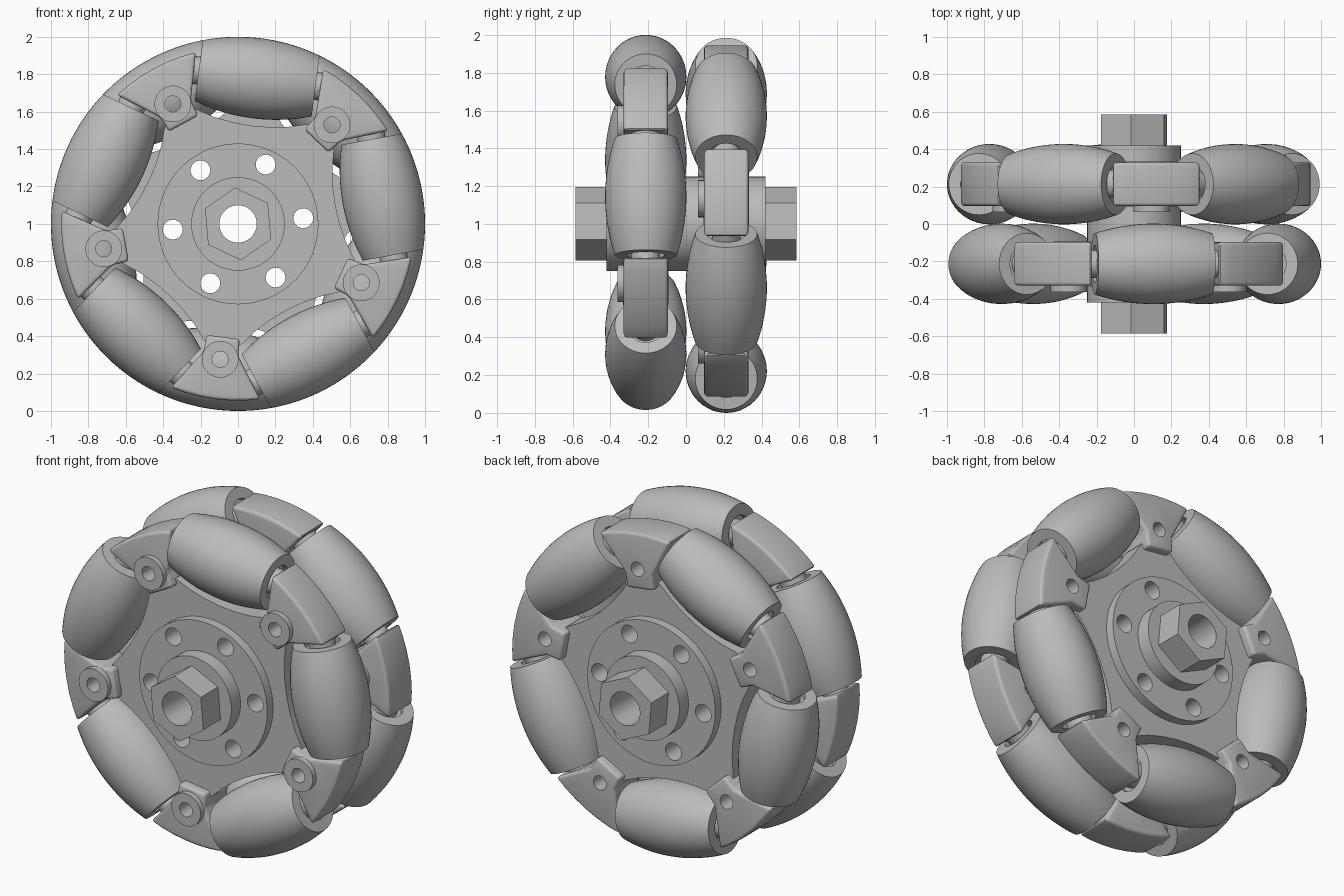
import bpy, bmesh
from math import sin, cos, pi, radians, sqrt
from mathutils import Matrix, Vector

if "Cube" in bpy.data.objects:
    bpy.data.objects.remove(bpy.data.objects["Cube"])

grey = bpy.data.materials.new("plain_grey")
grey.use_nodes = True
grey.diffuse_color = (0.5, 0.5, 0.5, 1)
grey.node_tree.nodes["Principled BSDF"].inputs["Base Color"].default_value = (0.5, 0.5, 0.5, 1)

STEP = 2 * pi / 5
ROLLER_R = 0.785       # distance of roller axes from the wheel axis
ROLLER_HALF = 0.315


def finish(name, bm):
    bmesh.ops.recalc_face_normals(bm, faces=bm.faces)
    mesh = bpy.data.meshes.new(name)
    bm.to_mesh(mesh)
    bm.free()
    mesh.materials.append(grey)
    obj = bpy.data.objects.new(name, mesh)
    bpy.context.collection.objects.link(obj)
    return obj


def activate(obj):
    bpy.ops.object.select_all(action='DESELECT')
    obj.select_set(True)
    bpy.context.view_layer.objects.active = obj


def smooth(obj, angle=35):
    activate(obj)
    bpy.ops.object.shade_smooth_by_angle(angle=radians(angle))


def polar(a, u, v=0.0):
    """Point u outward and v sideways from direction a, as (x, z)."""
    return u * cos(a) - v * sin(a), 1 + u * sin(a) + v * cos(a)


def prism(bm, outline, y0, y1):
    front = bm.faces.new([bm.verts.new((x, y0, z)) for x, z in outline])
    ext = bmesh.ops.extrude_face_region(bm, geom=[front], use_keep_orig=True)
    verts = [g for g in ext["geom"] if isinstance(g, bmesh.types.BMVert)]
    bmesh.ops.translate(bm, verts=verts, vec=(0, y1 - y0, 0))


def disc(bm, centre, r, y0, y1, n=48, turn=0.0):
    cx, cz = centre
    prism(bm, [(cx + r * cos(turn + 2 * pi * i / n), cz + r * sin(turn + 2 * pi * i / n))
               for i in range(n)], y0, y1)


def lathe(bm, profile, matrix, n=48):
    """Revolve (along, radius) points around local x; ends lie on the axis."""
    verts = [bm.verts.new((t, r, 0)) for t, r in profile]
    edges = [bm.edges.new(p) for p in zip(verts, verts[1:])]
    res = bmesh.ops.spin(bm, geom=verts + edges, cent=(0, 0, 0), axis=(1, 0, 0),
                         angle=2 * pi, steps=n, use_merge=True)
    new = list({v for v in bm.verts if v.is_valid and not v.tag})
    bmesh.ops.remove_doubles(bm, verts=new, dist=1e-5)
    new = [v for v in bm.verts if not v.tag]
    bmesh.ops.transform(bm, matrix=matrix, verts=new)
    for v in new:
        v.tag = True


def cut(obj, cutter):
    mod = obj.modifiers.new("holes", 'BOOLEAN')
    mod.operation = 'DIFFERENCE'
    mod.solver = 'EXACT'
    mod.object = cutter
    activate(obj)
    bpy.ops.object.modifier_apply(modifier=mod.name)


def bevel(obj, width):
    mod = obj.modifiers.new("rounding", 'BEVEL')
    mod.width = width
    mod.segments = 3
    mod.limit_method = 'ANGLE'
    activate(obj)
    bpy.ops.object.modifier_apply(modifier=mod.name)


# cutter for the shaft bore and the ring of six holes
bm = bmesh.new()
disc(bm, (0, 1), 0.1, -0.8, 0.8)
for k in range(6):
    disc(bm, polar(radians(5) + k * pi / 3, 0.35), 0.053, -0.8, 0.8, 24)
hub_cutter = finish("hub_cutter", bm)
hub_cutter.hide_render = True

# hex shaft and round hub between and beyond the rows
bm = bmesh.new()
disc(bm, (0, 1), 0.195, -0.585, 0.585, 6, radians(35))
shaft = finish("hex_shaft", bm)
bm = bmesh.new()
disc(bm, (0, 1), 0.25, -0.42, 0.42, 64)
hub = finish("hub", bm)
for part in (shaft, hub):
    cut(part, hub_cutter)
    smooth(part)

for row, y, first in (("front", -0.213, radians(46.5)), ("back", 0.213, radians(82.5))):
    arms = [first + k * STEP for k in range(5)]

    # hub flange
    bm = bmesh.new()
    disc(bm, (0, 1), 0.43, y - 0.12, y + 0.12, 64)
    flange = finish(row + "_flange", bm)

    # five-armed plate, hollowed beside each roller
    outline = []
    for a in arms:
        outline += [polar(a, 0.64, -0.1), polar(a, 0.7), polar(a, 0.64, 0.1)]
        outline += [polar(a + STEP / 2, 0.53 + 0.5 * t * t, -t) for t in (0.2, 0.1, 0, -0.1, -0.2)]
    bm = bmesh.new()
    prism(bm, outline, y - 0.065, y + 0.065)
    plate = finish(row + "_plate", bm)
    for part in (flange, plate):
        cut(part, hub_cutter)
        smooth(part)

    # wedge-shaped roller brackets with an arched outer face
    bm = bmesh.new()
    for a in arms:
        rim = [polar(a + radians(d), 0.945) for d in (-14.7, -10, -5, 0, 5, 10, 14.7)]
        prism(bm, [polar(a, 0.61, 0.09), polar(a, 0.61, -0.09), polar(a, 0.7, -0.093)]
              + rim + [polar(a, 0.7, 0.093)], y - 0.117, y + 0.117)
    brackets = finish(row + "_brackets", bm)
    bevel(brackets, 0.018)

    # bolt bosses
    bm = bmesh.new()
    for a in arms:
        disc(bm, polar(a, 0.73), 0.098, y - 0.15, y - 0.05, 40)
    bosses = finish(row + "_bolt_bosses", bm)

    # bolt holes
    bm = bmesh.new()
    for a in arms:
        disc(bm, polar(a, 0.73), 0.043, y - 0.3, y + 0.3, 24)
    bolt_cutter = finish("bolt_cutter", bm)
    bolt_cutter.hide_render = True
    for part in (brackets, bosses, plate):
        cut(part, bolt_cutter)
        smooth(part)
    bpy.data.objects.remove(bolt_cutter)

    # barrel rollers whose outer side follows the wheel rim, and their axles
    ts = [ROLLER_HALF * i / 10 for i in range(-10, 11)]
    barrel = [(t, sqrt(1 - t * t) - ROLLER_R) for t in ts]
    h = ROLLER_HALF
    barrel = [(-h + 0.03, 0), (-h + 0.03, 0.1), (-h, 0.1)] + barrel \
        + [(h, 0.1), (h - 0.03, 0.1), (h - 0.03, 0)]
    axle = [(-0.36, 0), (-0.36, 0.075), (0.36, 0.075), (0.36, 0)]
    for name, profile in (("_rollers", barrel), ("_axles", axle)):
        bm = bmesh.new()
        for a in arms:
            mid = a + STEP / 2
            x, z = polar(mid, ROLLER_R)
            turn = Matrix.Rotation(-(mid + pi / 2), 4, 'Y')
            lathe(bm, profile, Matrix.Translation(Vector((x, y, z))) @ turn)
        smooth(finish(row + name, bm))

bpy.data.objects.remove(hub_cutter)
